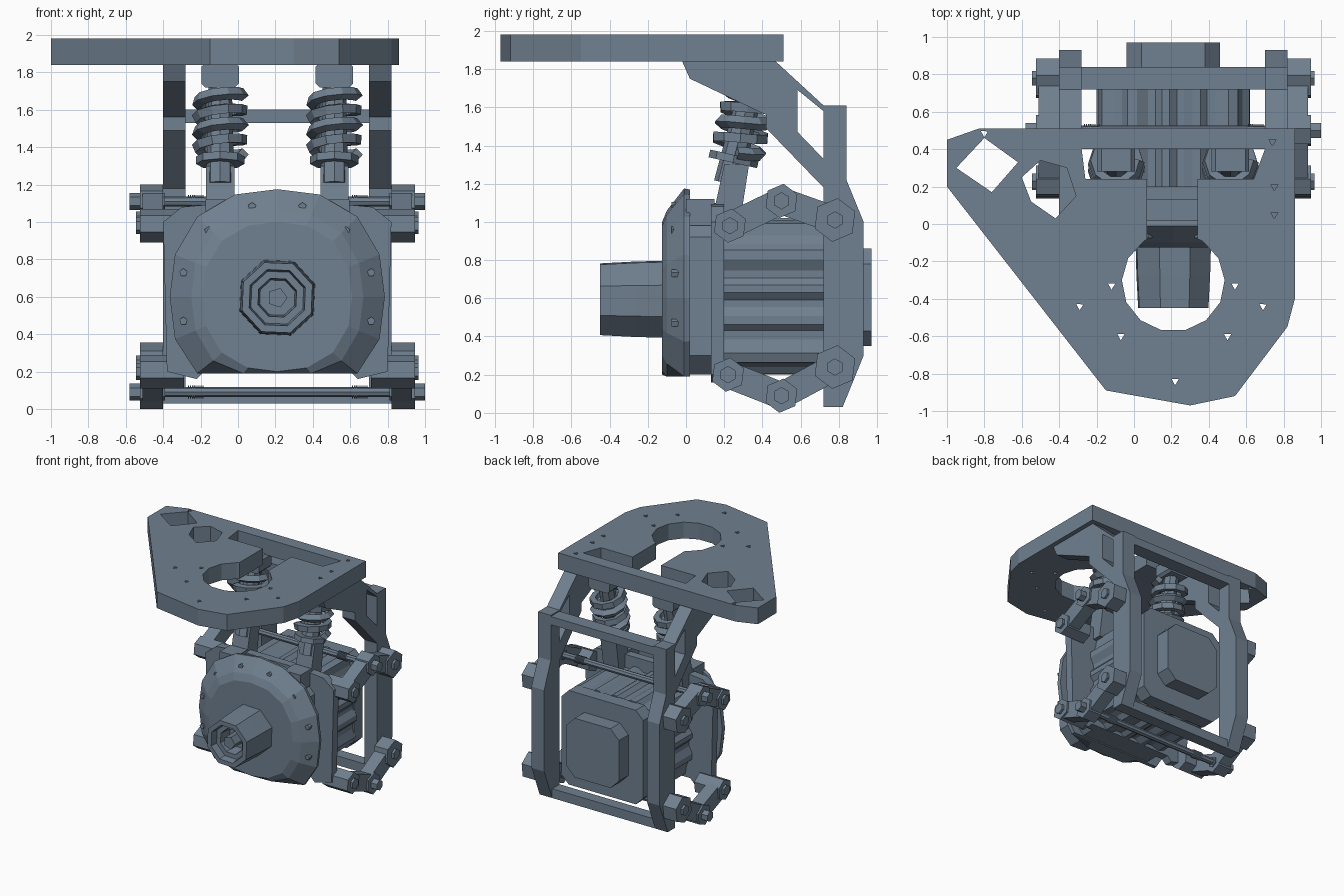
import bpy, bmesh, math
from mathutils import Matrix, Vector

if "Cube" in bpy.data.objects:
    bpy.data.objects.remove(bpy.data.objects["Cube"])

steel = bpy.data.materials.new("slate grey metal")
steel.diffuse_color = (0.162, 0.216, 0.279, 1)
steel.use_nodes = True
steel.node_tree.nodes["Principled BSDF"].inputs["Base Color"].default_value = steel.diffuse_color
CX, CZ = 0.21, 0.60          # motor axis


def add(name, mesh):
    mesh.materials.clear()
    mesh.materials.append(steel)
    ob = bpy.data.objects.new(name, mesh)
    bpy.context.collection.objects.link(ob)
    return ob


def from_curve(name, cu, matrix=Matrix()):
    tmp = bpy.data.objects.new("tmp", cu)
    bpy.context.collection.objects.link(tmp)
    dg = bpy.context.evaluated_depsgraph_get()
    me = bpy.data.meshes.new_from_object(tmp.evaluated_get(dg))
    bpy.data.objects.remove(tmp)
    me.transform(matrix)
    for p in me.polygons:
        p.use_smooth = False
    return add(name, me)


def prism(name, loops, axis, lo, hi):
    """Extrude an outline with holes along an axis from lo to hi."""
    lo, hi = min(lo, hi), max(lo, hi)
    cu = bpy.data.curves.new(name, 'CURVE')
    cu.dimensions, cu.fill_mode, cu.extrude = '2D', 'BOTH', (hi - lo) / 2
    for pts in loops:
        sp = cu.splines.new('POLY')
        sp.points.add(len(pts) - 1)
        for p, c in zip(sp.points, pts):
            p.co = (c[0], c[1], 0, 1)
        sp.use_cyclic_u = True
    m = (lo + hi) / 2
    mat = {'z': Matrix(((1, 0, 0, 0), (0, 1, 0, 0), (0, 0, 1, m), (0, 0, 0, 1))),
           'x': Matrix(((0, 0, 1, m), (1, 0, 0, 0), (0, 1, 0, 0), (0, 0, 0, 1))),
           'y': Matrix(((1, 0, 0, 0), (0, 0, -1, m), (0, 1, 0, 0), (0, 0, 0, 1)))}[axis]
    return from_curve(name, cu, mat)


def ngon(u, v, r, n, turn=0.0, power=2.0):
    """Regular polygon; a power above 2 makes it squarer."""
    pts = []
    for i in range(n):
        c, s = math.cos(turn + 2 * math.pi * i / n), math.sin(turn + 2 * math.pi * i / n)
        k = r / (abs(c) ** power + abs(s) ** power) ** (1 / power)
        pts.append((u + k * c, v + k * s))
    return pts


def rect(u0, u1, v0, v1, c=0.0):
    if not c:
        return [(u0, v0), (u1, v0), (u1, v1), (u0, v1)]
    return [(u0 + c, v0), (u1 - c, v0), (u1, v0 + c), (u1, v1 - c),
            (u1 - c, v1), (u0 + c, v1), (u0, v1 - c), (u0, v0 + c)]


def loft(name, rings):
    """Skin (y, xz outline) rings and cap both ends."""
    bm = bmesh.new()
    vs = [[bm.verts.new((x, y, z)) for x, z in pts] for y, pts in rings]
    n = len(vs[0])
    for a, b in zip(vs, vs[1:]):
        for i in range(n):
            bm.faces.new((a[i], a[(i + 1) % n], b[(i + 1) % n], b[i]))
    bm.faces.new(vs[0])
    bm.faces.new(vs[-1])
    bmesh.ops.recalc_face_normals(bm, faces=bm.faces)
    me = bpy.data.meshes.new(name)
    bm.to_mesh(me)
    bm.free()
    return add(name, me)


def rod(name, p, q, r0, r1=None, n=8):
    p, q = Vector(p), Vector(q)
    bm = bmesh.new()
    bmesh.ops.create_cone(bm, cap_ends=True, segments=n, radius1=r0,
                          radius2=r0 if r1 is None else r1, depth=(q - p).length)
    me = bpy.data.meshes.new(name)
    bm.to_mesh(me)
    bm.free()
    me.transform(Matrix.Translation((p + q) / 2) @ (q - p).to_track_quat('Z', 'Y').to_matrix().to_4x4())
    return add(name, me)


# top plate: keyhole opening, two side openings and small bolt holes
outline = [(-0.83, 0.51), (0.86, 0.51), (0.86, -0.4), (0.82, -0.55), (0.54, -0.92), (0.3, -0.97),
           (-0.15, -0.89), (-1.0, 0.2), (-1.0, 0.45)]
arc = [(CX + 0.275 * math.cos(a), -0.31 + 0.265 * math.sin(a))
       for a in [math.radians(55 - 290 * i / 11) for i in range(12)]]
keyhole = [(0.34, -0.08), (0.34, 0.24), (0.64, 0.24), (0.7, 0.4), (-0.28, 0.4),
           (-0.26, 0.24), (0.07, 0.24), (0.07, -0.08)] + arc[::-1]
diamond = [(-0.95, 0.3), (-0.8, 0.46), (-0.62, 0.33), (-0.76, 0.17)]
side_gap = [(-0.6, 0.25), (-0.5, 0.34), (-0.36, 0.3), (-0.31, 0.15), (-0.42, 0.03), (-0.55, 0.12)]
bolts = [(0.74, 0.44), (0.75, 0.2), (0.75, 0.05), (0.69, -0.44), (0.22, -0.84), (-0.29, -0.44),
         (-0.12, -0.33), (0.54, -0.33), (-0.07, -0.6), (0.5, -0.6), (-0.8, 0.485)]
prism("top_plate", [outline, keyhole, diamond, side_gap] +
      [ngon(x, y, 0.022, 3, 0.5) for x, y in bolts], 'z', 1.84, 1.98)

# rear frame: two side members with braces, joined by cross bars
side = [(-0.02, 1.84), (0.47, 1.84), (0.72, 1.61), (0.84, 1.61), (0.84, 1.22), (0.93, 1.0),
        (0.93, 0.3), (0.82, 0.03), (0.72, 0.03), (0.72, 1.18), (0.42, 1.49), (0.42, 1.56), (0.02, 1.75)]
window = [(0.585, 1.69), (0.72, 1.58), (0.72, 1.33), (0.585, 1.47)]
for s, tag in ((-1, "left"), (1, "right")):
    prism("frame_side_" + tag, [side, window], 'x', CX + s * 0.49, CX + s * 0.61)
prism("frame_top_bar", [rect(0.72, 0.84, 1.53, 1.6)], 'x', -0.29, 0.71)
prism("frame_bottom_bar", [rect(0.72, 0.82, 0.03, 0.11)], 'x', -0.29, 0.71)

# linkages: bent arms from motor mount to frame, with eyes and pins
chains = {"upper": [(0.23, 0.98), (0.5, 1.11), (0.78, 1.01)],
          "lower": [(0.22, 0.2), (0.5, 0.09), (0.78, 0.24)]}
for level, pts in chains.items():
    for s, tag in ((-1, "left"), (1, "right")):
        for i, (p, q) in enumerate(zip(pts, pts[1:])):
            p, q = Vector(p), Vector(q)
            d = (q - p).normalized()
            n = Vector((-d.y, d.x)) * 0.07
            prism(f"{level}_arm_{tag}_{i}", [[p + n, p - n, q - n, q + n]],
                  'x', CX + s * 0.61, CX + s * 0.72)
        for i, (y, z) in enumerate(pts):
            inner = 0.5 if i == 0 else 0.61
            prism(f"{level}_eye_{tag}_{i}", [ngon(y, z, 0.09 if i < 2 else 0.115, 6, 0.4)],
                  'x', CX + s * inner, CX + s * 0.735)
            rod(f"{level}_pin_{tag}_{i}", (CX + s * 0.6, y, z),
                (CX + s * (0.79 if i == 1 else 0.755), y, z), 0.045, n=6)
        # threaded rod ends
        for k in range(8):
            x = CX + s * (0.4 + 0.011 * k)
            rod(f"{level}_thread_{tag}_{k}", (x, *pts[1]), (x + 0.006, *pts[1]), 0.035, n=8)
    rod(level + "_cross_rod", (-0.4, *pts[1]), (0.82, *pts[1]), 0.027)


# motor front bell, flat along its bottom edge
def bell(r):
    return [(x, max(z, 0.19)) for x, z in ngon(CX, CZ, r, 16, 0, 2.35)]


loft("motor_front_bell", [(-0.125, bell(0.4)), (-0.1, bell(0.46)), (-0.01, bell(0.575)), (0.02, bell(0.57))])
prism("motor_neck", [rect(-0.22, 0.64, 0.2, 1.02, 0.1)], 'y', 0.0, 0.14)
for i in range(12):
    a = 2 * math.pi * (i + 0.5) / 12
    x, z = CX + 0.52 * math.cos(a), CZ + 0.5 * math.sin(a)
    if z > 0.25:
        rod(f"bell_bolt_{i}", (x, -0.075, z), (x, 0, z), 0.022, n=5)

# output shaft with hollow end
loft("output_shaft", [(y, ngon(CX, 0.595, r, 8, 0.35)) for y, r in
                      ((-0.1, 0.215), (-0.27, 0.21), (-0.45, 0.2), (-0.45, 0.16), (-0.39, 0.15),
                       (-0.39, 0.11), (-0.28, 0.1))])
prism("shaft_core", [ngon(CX, 0.595, 0.055, 5)], 'y', -0.42, -0.27)

# mounting plate between bell and body
prism("motor_mount_plate", [[(-0.38, 0.2), (-0.22, 0.16), (-0.18, 0.2), (0.6, 0.2), (0.64, 0.16),
                             (0.8, 0.2), (0.82, 1.0), (0.72, 1.08), (0.5, 1.1), (-0.08, 1.1),
                             (-0.3, 1.08), (-0.4, 1.0)]], 'y', 0.13, 0.2)

# finned motor body: rounded square section with ridges
fins = []
for i, (x, z) in enumerate(ngon(CX, CZ + 0.01, 1, 64, math.pi / 64, 6)):
    r = 0.41 if i % 4 < 2 else 0.38
    fins.append((CX + r * (x - CX), CZ + 0.01 + r * (z - CZ - 0.01)))
loft("motor_body", [(0.19, fins), (0.73, fins)])
prism("motor_back_plate", [rect(-0.18, 0.6, 0.2, 1.01, 0.07)], 'y', 0.72, 0.84)
prism("motor_back_cap", [rect(-0.04, 0.46, 0.35, 0.86, 0.08)], 'y', 0.83, 0.97)

# shock absorbers: clevis, damper, coil and top cap
for s, tag in ((-1, "left"), (1, "right")):
    x = CX + s * 0.305
    prism("shock_lug_" + tag, [rect(x - 0.08, x + 0.08, 0.98, 1.12)], 'y', 0.0, 0.15)
    prism("shock_clevis_" + tag, [[(0.13, 0.98), (0.28, 0.98), (0.33, 1.3), (0.2, 1.3)]],
          'x', x - 0.075, x + 0.075)
    low, high = Vector((x, 0.22, 1.2)), Vector((x, 0.37, 1.82))
    rod("shock_damper_" + tag, low, high, 0.075, 0.06)
    prism("shock_cap_" + tag, [rect(x - 0.1, x + 0.1, 1.72, 1.85, 0.02)], 'y', 0.28, 0.45)
    cu = bpy.data.curves.new("coil", 'CURVE')
    cu.dimensions, cu.bevel_depth, cu.bevel_resolution, cu.use_fill_caps = '3D', 0.034, 0, True
    sp = cu.splines.new('POLY')
    steps = 40
    sp.points.add(steps)
    for i, p in enumerate(sp.points):
        a = 2 * math.pi * i / 10
        w = 1.36 + 0.32 * i / steps
        p.co = (x + 0.12 * math.cos(a), 0.23 + (w - 1.2) * 0.23 + 0.12 * math.sin(a),
                w - 0.025 * math.sin(a), 1)
    from_curve("shock_coil_" + tag, cu)
    rod("shock_seat_" + tag, (x, 0.245, 1.31), (x, 0.254, 1.35), 0.13, n=8)
